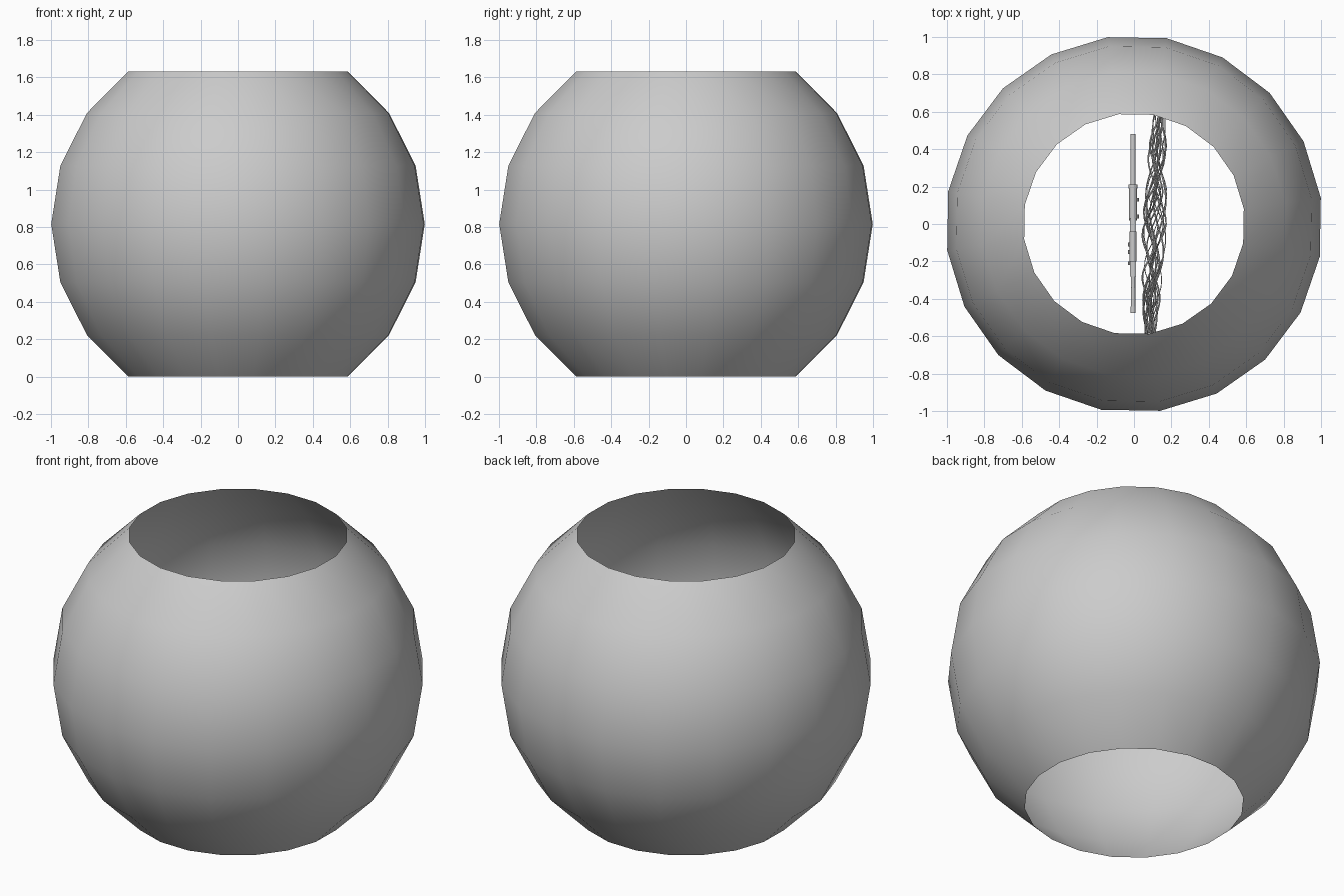
import bpy, bmesh, math, random
from mathutils import Vector, Matrix

cube = bpy.data.objects.get("Cube")
if cube:
    bpy.data.objects.remove(cube, do_unlink=True)

R = 1.0085
MID = R * math.cos(math.radians(36))


def material(name, rgb):
    m = bpy.data.materials.new(name)
    m.use_nodes = True
    m.diffuse_color = (*rgb, 1)
    m.node_tree.nodes["Principled BSDF"].inputs["Base Color"].default_value = (*rgb, 1)
    return m


GREY = material("light grey", (0.6, 0.6, 0.6))


def finish(name, bm, smooth=None):
    me = bpy.data.meshes.new(name)
    bmesh.ops.recalc_face_normals(bm, faces=bm.faces)
    bm.to_mesh(me)
    bm.free()
    ob = bpy.data.objects.new(name, me)
    bpy.context.collection.objects.link(ob)
    me.materials.append(GREY)
    if smooth:
        bpy.ops.object.select_all(action="DESELECT")
        ob.select_set(True)
        bpy.context.view_layer.objects.active = ob
        bpy.ops.object.shade_smooth_by_angle(angle=math.radians(smooth))
    return ob


def tube(name, y0, y1, radius, z=0.0, x=-0.005, sides=12):
    """Cylinder lying along y, height measured from the middle of the shell."""
    bm = bmesh.new()
    place = Matrix.Translation((x, (y0 + y1) / 2, MID + z)) @ Matrix.Rotation(math.pi / 2, 4, "X")
    bmesh.ops.create_cone(bm, cap_ends=True, segments=sides, radius1=radius,
                          radius2=radius, depth=y1 - y0, matrix=place)
    return finish(name, bm, 40)


def plate(name, outline, width, x=-0.005):
    """Side profile of (y, z) points given thickness along x."""
    bm = bmesh.new()
    face = bm.faces.new([bm.verts.new((x - width / 2, y, MID + z)) for y, z in outline])
    side = bmesh.ops.extrude_face_region(bm, geom=[face])["geom"]
    bmesh.ops.translate(bm, vec=(width, 0, 0),
                        verts=[v for v in side if isinstance(v, bmesh.types.BMVert)])
    return finish(name, bm)


# Hollow ball with open top and bottom
bm = bmesh.new()
bmesh.ops.create_uvsphere(bm, u_segments=20, v_segments=10, radius=R)
bmesh.ops.delete(bm, geom=[v for v in bm.verts if abs(v.co.z) > MID + 0.05], context="VERTS")
bmesh.ops.transform(bm, verts=bm.verts, matrix=Matrix.Translation((0, 0, MID))
                    @ Matrix.Rotation(math.radians(8), 4, "Z"))
finish("ball_shell", bm, 60)

# Long slender device hanging inside
tube("barrel", 0.1, 0.48, 0.014)
tube("barrel_collar", 0.19, 0.21, 0.025)
tube("fore_grip", 0.02, 0.19, 0.021)
tube("rear_rod", -0.47, 0.02, 0.012)
tube("rear_cap", -0.475, -0.44, 0.014)
tube("sight_tube", -0.2, -0.04, 0.018, z=0.055)
for i, y in enumerate((-0.16, -0.08)):
    plate("sight_mount_%d" % i, [(y, 0), (y + 0.02, 0), (y + 0.02, 0.05), (y, 0.05)], 0.016)
plate("receiver", [(-0.28, -0.035), (0.03, -0.035), (0.03, 0.02), (-0.28, 0.02)], 0.034)
plate("hand_grip", [(-0.2, -0.03), (-0.24, -0.12), (-0.28, -0.12), (-0.25, -0.03)], 0.024)
plate("rear_brace", [(-0.28, 0.015), (-0.34, 0.01), (-0.34, -0.05), (-0.28, -0.03)], 0.022)
for i, y in enumerate((-0.22, -0.16, -0.12)):
    tube("side_knob_%d" % i, y, y + 0.02, 0.008, x=-0.024, sides=8)
for i, y in enumerate((0.03, 0.12)):
    tube("side_lug_%d" % i, y, y + 0.02, 0.006, x=0.02, sides=8)

# Loose bundle of wavy strands beside it, drawn together at both ends
random.seed(4)
STRANDS, STEPS, REACH = 18, 40, 0.6
for s in range(STRANDS):
    curve = bpy.data.curves.new("strand_%02d" % s, "CURVE")
    curve.dimensions = "3D"
    curve.bevel_depth = random.uniform(0.002, 0.005)
    curve.bevel_resolution = 1
    curve.use_fill_caps = True
    line = curve.splines.new("POLY")
    line.points.add(STEPS)
    angle = math.tau * s / STRANDS
    wave = random.uniform(5, 11)
    phase = random.uniform(0, math.tau)
    reach = REACH - random.uniform(0, 0.04)
    for i, p in enumerate(line.points):
        t = 2 * i / STEPS - 1
        swell = 0.025 + 0.03 * (1 - t * t)
        turn = wave * t + phase
        x = 0.11 + 0.025 * t + swell * (0.55 * math.cos(angle) + 0.6 * math.sin(turn))
        z = MID + swell * (math.sin(angle) + 0.6 * math.cos(turn * 0.8))
        p.co = (x, reach * t, z, 1)
    ob = bpy.data.objects.new(curve.name, curve)
    bpy.context.collection.objects.link(ob)
    curve.materials.append(GREY)
